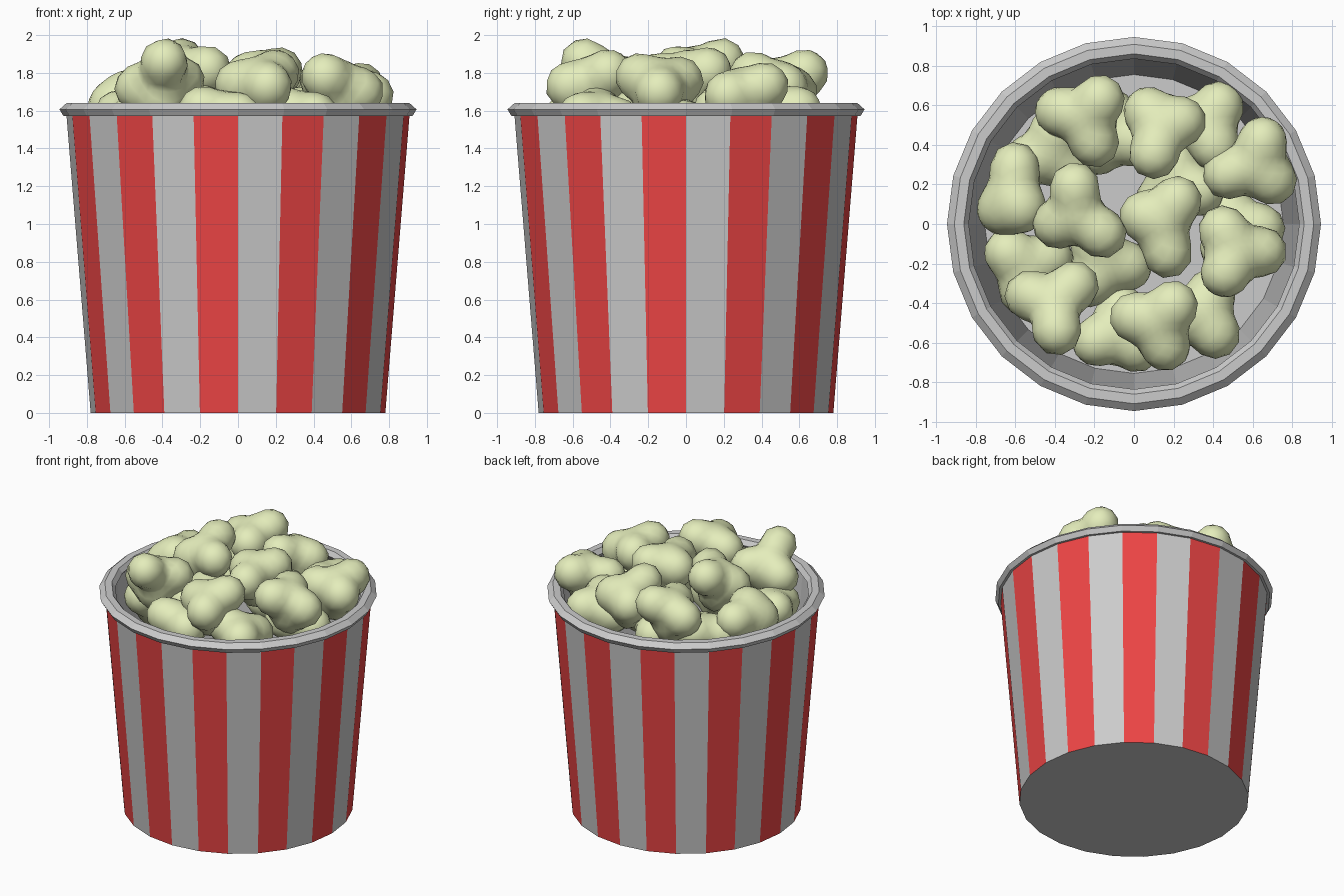
import bpy, bmesh, math
from mathutils import Vector

if "Cube" in bpy.data.objects:
    bpy.data.objects.remove(bpy.data.objects["Cube"])

SIDES = 24


def material(name, rgb):
    m = bpy.data.materials.new(name)
    m.diffuse_color = (*rgb, 1)
    m.use_nodes = True
    m.node_tree.nodes["Principled BSDF"].inputs["Base Color"].default_value = m.diffuse_color
    return m


def finish(name, bm, mats=(), smooth=False):
    me = bpy.data.meshes.new(name)
    for m in mats:
        me.materials.append(m)
    for f in bm.faces:
        f.smooth = smooth
    bm.to_mesh(me)
    bm.free()
    ob = bpy.data.objects.new(name, me)
    bpy.context.collection.objects.link(ob)
    return ob


def ring(bm, r, z):
    return [bm.verts.new((r * math.cos(2 * math.pi * i / SIDES),
                          r * math.sin(2 * math.pi * i / SIDES), z)) for i in range(SIDES)]


def bridge(bm, a, b):
    return [bm.faces.new((a[i], a[(i + 1) % SIDES], b[(i + 1) % SIDES], b[i]))
            for i in range(SIDES)]


white = material("pale_stripe", (0.8, 0.8, 0.8))
red = material("red_stripe", (0.85, 0.06, 0.06))
cream = material("popped_corn", (0.78, 0.85, 0.5))

# Tapered bucket: striped outer wall, inner wall and floor
bm = bmesh.new()
rings = [ring(bm, r, z) for r, z in ((0.78, 0), (0.91, 1.6), (0.875, 1.6), (0.755, 0.03))]
for i, f in enumerate(bridge(bm, rings[0], rings[1])):
    f.material_index = i % 2
bridge(bm, rings[1], rings[2])
bridge(bm, rings[2], rings[3])
bm.faces.new(rings[0][::-1])
bm.faces.new(rings[3])
finish("bucket", bm, (white, red))

# Rolled rim
bm = bmesh.new()
profile = [(0.925, 1.573), (0.945, 1.607), (0.908, 1.64),
           (0.86, 1.64), (0.835, 1.607), (0.865, 1.573)]
rings = [ring(bm, r, z) for r, z in profile]
for a, b in zip(rings, rings[1:] + rings[:1]):
    bridge(bm, a, b)
finish("rim", bm)


# Popcorn: an icosphere pushed out to the blended surface of several lobes
def popcorn(name, lobes, r=0.125):
    lobes = [Vector(p) for p in lobes]
    mid = sum(lobes, Vector()) / len(lobes)
    lobes += [mid, mid - Vector((0, 0, 0.13))]

    def field(p):
        return sum(math.exp(2.4 * (1 - (p - c).length_squared / r ** 2)) for c in lobes)

    bm = bmesh.new()
    bmesh.ops.create_icosphere(bm, subdivisions=3, radius=1)
    for v in bm.verts:
        d = v.co.normalized()
        lo, hi = 0.0, 0.6
        for _ in range(18):
            t = (lo + hi) / 2
            if field(mid + d * t) > 1:
                lo = t
            else:
                hi = t
        v.co = mid + d * lo
    finish(name, bm, (cream,), True)


# Top heap
top = [
    [(-.38, .57, 1.72), (-.17, .63, 1.80), (-.20, .41, 1.75)],
    [(.07, .57, 1.70), (.24, .52, 1.72), (.10, .35, 1.79)],
    [(.47, .25, 1.69), (.65, .42, 1.73), (.70, .22, 1.68)],
    [(.45, -.03, 1.76), (.46, -.25, 1.78), (.65, -.14, 1.70)],
    [(.05, .04, 1.78), (.22, .12, 1.81), (.17, -.15, 1.78)],
    [(-.30, .19, 1.86), (-.39, .00, 1.76), (-.16, -.05, 1.82)],
    [(-.60, .29, 1.66), (-.67, .07, 1.62), (-.57, .08, 1.69)],
    [(-.53, -.36, 1.72), (-.30, -.31, 1.76), (-.39, -.54, 1.86)],
    [(.00, -.47, 1.74), (.20, -.41, 1.80), (.16, -.62, 1.73)],
]
for i, lobes in enumerate(top):
    popcorn(f"popcorn_top_{i + 1}", lobes)

# Lower layer: three lobes around a centre, turned differently each time
low = [(.36, .50, 1.60), (-.08, -.55, 1.57), (.34, -.46, 1.57), (-.54, -.22, 1.55),
       (.52, -.02, 1.53), (-.42, .36, 1.55), (-.15, -.20, 1.58), (.22, .20, 1.57),
       (-.10, .45, 1.53)]
for i, (x, y, z) in enumerate(low):
    turn = math.atan2(y, x) + math.pi / 3 * (i % 2)
    popcorn(f"popcorn_low_{i + 1}",
            [(x + .12 * math.cos(turn + a), y + .12 * math.sin(turn + a), z + .04 * math.sin(2 * a))
             for a in (0, 2 * math.pi / 3, 4 * math.pi / 3)])
